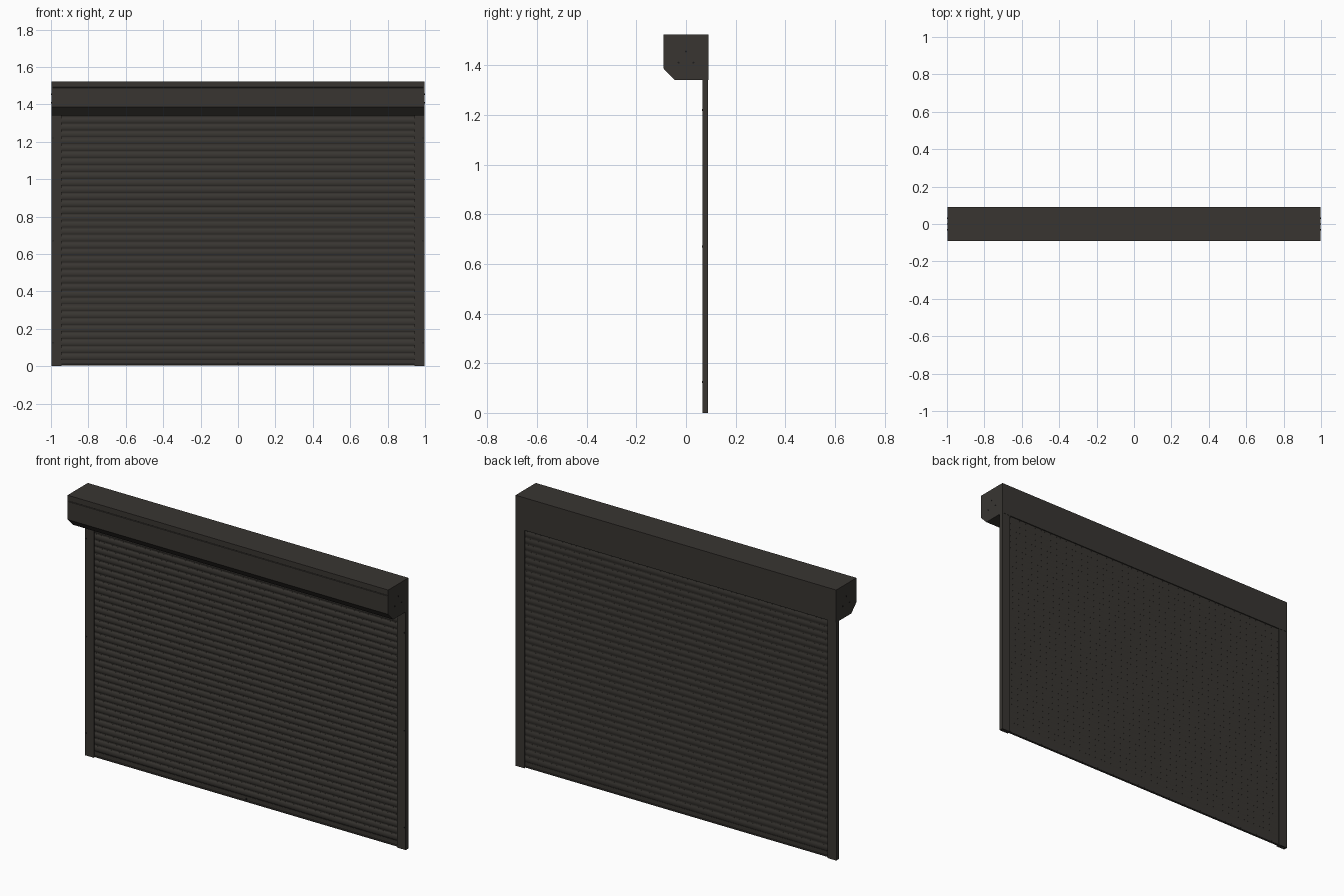
import bpy, bmesh, math
from mathutils import Matrix

if "Cube" in bpy.data.objects:
    bpy.data.objects.remove(bpy.data.objects["Cube"])

mat = bpy.data.materials.new("dark_bronze")
mat.diffuse_color = (0.040, 0.036, 0.031, 1)
mat.use_nodes = True
mat.node_tree.nodes["Principled BSDF"].inputs["Base Color"].default_value = mat.diffuse_color
dark = bpy.data.materials.new("dark_screw")
dark.diffuse_color = (0.012, 0.012, 0.012, 1)
dark.use_nodes = True
dark.node_tree.nodes["Principled BSDF"].inputs["Base Color"].default_value = dark.diffuse_color


def finish(bm, name, material=mat, mirror=False, smooth=False):
    bmesh.ops.recalc_face_normals(bm, faces=bm.faces)
    me = bpy.data.meshes.new(name)
    bm.to_mesh(me)
    bm.free()
    ob = bpy.data.objects.new(name, me)
    bpy.context.collection.objects.link(ob)
    me.materials.append(material)
    if smooth:
        bpy.ops.object.select_all(action='DESELECT')
        ob.select_set(True)
        bpy.context.view_layer.objects.active = ob
        bpy.ops.object.shade_smooth_by_angle(angle=math.radians(35))
    if mirror:
        m = ob.modifiers.new("mirror", 'MIRROR')
        center = bpy.data.objects.get("mirror_center")
        m.mirror_object = center
    return ob


def extrude(name, pts, origin, direction, **kw):
    """Extrude a closed profile; origin maps 2D point to 3D."""
    bm = bmesh.new()
    f = bm.faces.new([bm.verts.new(origin(*p)) for p in pts])
    r = bmesh.ops.extrude_face_region(bm, geom=[f])
    bmesh.ops.translate(bm, vec=direction,
                        verts=[v for v in r['geom'] if isinstance(v, bmesh.types.BMVert)])
    return finish(bm, name, **kw)


def along_x(name, pts, x0, x1, **kw):
    return extrude(name, pts, lambda y, z: (x0, y, z), (x1 - x0, 0, 0), **kw)


def screws(name, places, axis, r=0.004, depth=0.004):
    bm = bmesh.new()
    rot = Matrix.Rotation(math.pi / 2, 4, 'Y' if axis == 'x' else 'X')
    for p in places:
        bmesh.ops.create_cone(bm, cap_ends=True, segments=12, radius1=r, radius2=r,
                              depth=depth, matrix=Matrix.Translation(p) @ rot)
    return finish(bm, name, material=dark, mirror=True, smooth=True)


# Mirror plane at x = 0
center = bpy.data.objects.new("mirror_center", None)
center.hide_render = True
bpy.context.collection.objects.link(center)

# Shutter box: folded sheet shell with front seam and open slot for the curtain
Z0, Z1 = 1.34, 1.523
shell = [(0.066, Z0), (-0.045, Z0), (-0.09, 1.386), (-0.09, 1.488), (-0.087, 1.490),
         (-0.09, 1.492), (-0.09, Z1), (0.09, Z1), (0.09, Z0), (0.084, Z0),
         (0.084, Z1 - 0.005), (-0.084, Z1 - 0.005), (-0.084, 1.388),
         (-0.042, Z0 + 0.005), (0.066, Z0 + 0.005)]
along_x("shutter_box", shell, -0.995, 0.995)

# Box end caps
cap = [(0.09, Z0), (-0.045, Z0), (-0.09, 1.386), (-0.09, Z1), (0.09, Z1)]
along_x("box_end_cap", cap, 0.990, 0.998, mirror=True)

# Axle inside the box
axle = [(0.03 * math.cos(i * math.pi / 4 + math.pi / 8),
         1.432 + 0.03 * math.sin(i * math.pi / 4 + math.pi / 8)) for i in range(8)]
along_x("axle", axle, -0.99, 0.99)

# Guide rails: channel section open towards the curtain
rail = [(0.943, 0.066), (0.998, 0.066), (0.998, 0.089), (0.943, 0.089), (0.943, 0.085),
        (0.985, 0.085), (0.985, 0.070), (0.943, 0.070)]
extrude("guide_rail", rail, lambda x, y: (x, y, 0), (0, 0, Z0), mirror=True)

# Curtain slats: bowed front, shallow back and a narrow hinge strip on top
PITCH, H, START = 0.0372, 0.0315, 0.034
front = [(0.0765 - 0.0045 * math.sin(math.pi * i / 8) ** 0.7 if 0 < i < 8 else 0.0765,
          START + H * i / 8) for i in range(9)]
back = [(0.0790 + 0.0030 * math.sin(math.pi * i / 6) if 0 < i < 6 else 0.0790,
         START + H * i / 6) for i in range(6, -1, -1)]
top = START + PITCH
slat = front + [(0.0768, START + H), (0.0768, top), (0.0787, top), (0.0787, START + H)] + back
slats = along_x("curtain_slats", slat, -0.975, 0.975, smooth=True)
arr = slats.modifiers.new("stack", 'ARRAY')
arr.count = 36
arr.use_relative_offset = False
arr.use_constant_offset = True
arr.constant_offset_displace = (0, 0, PITCH)

# Bottom bar with a foot flange
bar = [(0.0705, 0.003), (0.0835, 0.003), (0.0835, 0.009), (0.081, 0.011), (0.081, 0.034),
       (0.0735, 0.034), (0.0735, 0.011), (0.0705, 0.009)]
along_x("bottom_bar", bar, -0.975, 0.975)

# Screws on box ends and rails, plus the bottom bar stop
screws("box_screws", [(0.998, 0, 1.455), (0.998, -0.03, 1.41), (0.998, 0.03, 1.41)], 'x')
screws("rail_screws", [(0.989, 0.066, z) for z in (0.125, 0.67, 1.22)], 'y')
bm = bmesh.new()
bmesh.ops.create_cone(bm, cap_ends=True, segments=12, radius1=0.005, radius2=0.005, depth=0.004,
                      matrix=Matrix.Translation((0, 0.0725, 0.017)) @ Matrix.Rotation(math.pi / 2, 4, 'X'))
finish(bm, "bar_stop", material=dark, smooth=True)
